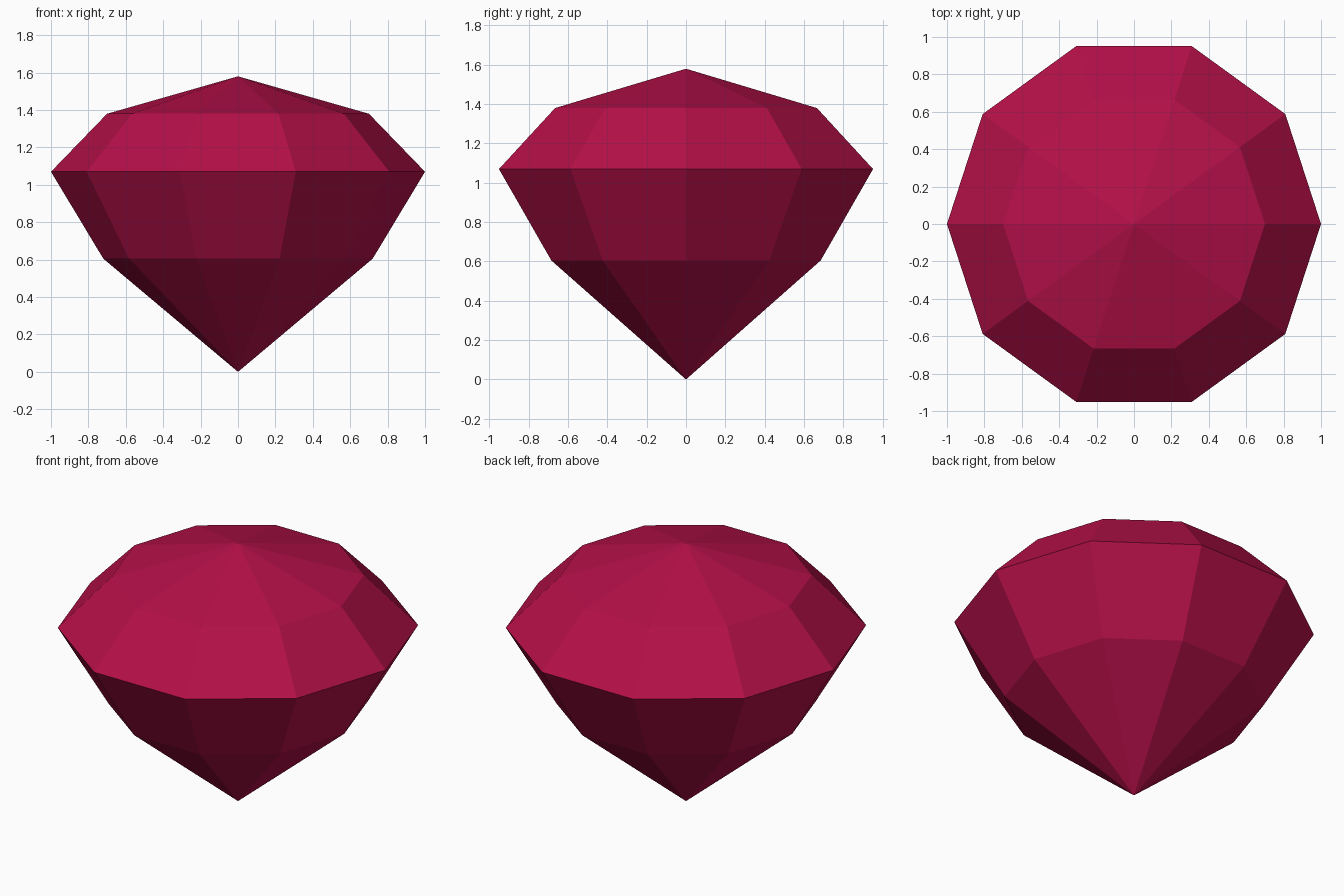
import bpy, bmesh, math

if "Cube" in bpy.data.objects:
    bpy.data.objects.remove(bpy.data.objects["Cube"])

SIDES = 10

# Single ruby colour
ruby = bpy.data.materials.new("ruby_red")
ruby.diffuse_color = (0.456, 0.005, 0.065, 1.0)
ruby.use_nodes = True
ruby.node_tree.nodes["Principled BSDF"].inputs["Base Color"].default_value = ruby.diffuse_color

# Gem profile: (radius, height) of the pavilion break, girdle and crown break
RINGS = [(0.72, 0.605), (1.0, 1.07), (0.70, 1.38)]
CULET_Z, TOP_Z = 0.0, 1.58

bm = bmesh.new()
rings = []
for r, z in RINGS:
    rings.append([bm.verts.new((r * math.cos(2 * math.pi * i / SIDES),
                                r * math.sin(2 * math.pi * i / SIDES), z))
                  for i in range(SIDES)])
culet = bm.verts.new((0, 0, CULET_Z))
apex = bm.verts.new((0, 0, TOP_Z))

for i in range(SIDES):
    j = (i + 1) % SIDES
    # Lower point and low crown cap
    bm.faces.new((culet, rings[0][j], rings[0][i]))
    bm.faces.new((apex, rings[-1][i], rings[-1][j]))
    # Facet bands either side of the girdle
    for low, high in zip(rings, rings[1:]):
        bm.faces.new((low[i], low[j], high[j], high[i]))

bmesh.ops.recalc_face_normals(bm, faces=bm.faces)
mesh = bpy.data.meshes.new("gem")
bm.to_mesh(mesh)
bm.free()
mesh.materials.append(ruby)
gem = bpy.data.objects.new("gem", mesh)
bpy.context.collection.objects.link(gem)
